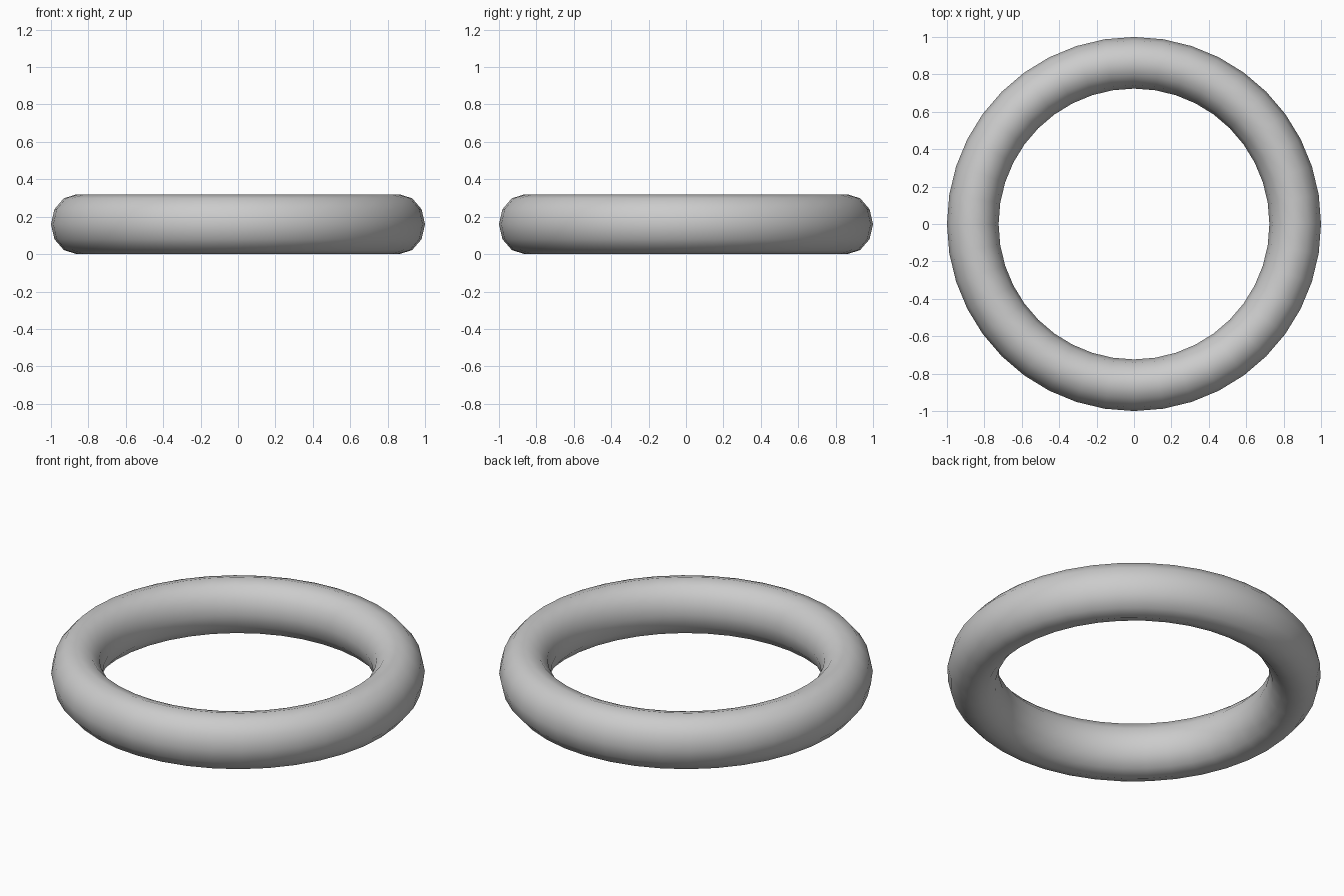
import bpy, bmesh
from math import sin, cos, pi

if "Cube" in bpy.data.objects:
    bpy.data.objects.remove(bpy.data.objects["Cube"])

# ring: twelve-sided oval section swept around a circle in 40 steps
SEG, SIDES = 40, 12
R, A, H = 0.862, 0.138, 0.16

bm = bmesh.new()
rows = []
for i in range(SEG):
    t = 2 * pi * i / SEG
    row = []
    for j in range(SIDES):
        p = 2 * pi * j / SIDES
        r = R + A * cos(p)
        row.append(bm.verts.new((r * cos(t), r * sin(t), H + H * sin(p))))
    rows.append(row)
for i in range(SEG):
    a, b = rows[i], rows[(i + 1) % SEG]
    for j in range(SIDES):
        k = (j + 1) % SIDES
        bm.faces.new((a[j], b[j], b[k], a[k])).smooth = True
bmesh.ops.recalc_face_normals(bm, faces=bm.faces)
mesh = bpy.data.meshes.new("ring")
bm.to_mesh(mesh)
bm.free()
bpy.context.collection.objects.link(bpy.data.objects.new("ring", mesh))
